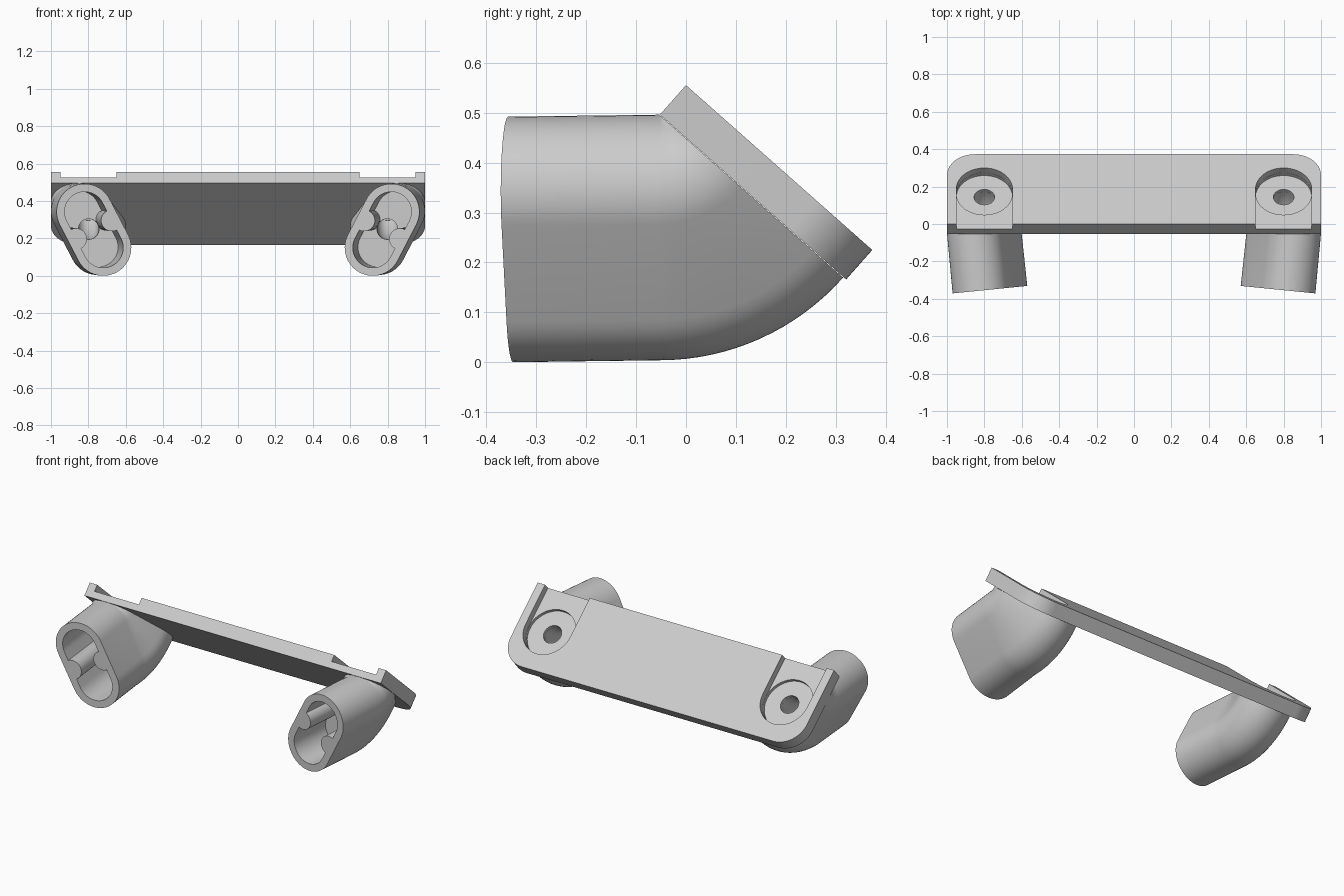
import bpy, bmesh, math

if "Cube" in bpy.data.objects:
    bpy.data.objects.remove(bpy.data.objects["Cube"])

grey = bpy.data.materials.new("light_grey")
grey.diffuse_color = (0.6, 0.6, 0.6, 1)
grey.use_nodes = True
grey.node_tree.nodes["Principled BSDF"].inputs["Base Color"].default_value = grey.diffuse_color

TILT = math.radians(48.5)             # bend of the sockets into the plate
SIN, COS = math.sin(TILT), math.cos(TILT)
PIVOT_Y, PIVOT_Z = -0.053, 0.495      # bend axis, at the plate's lower front edge
CX, CZ = 0.80, 0.25                   # centre of the socket section
THICK = 0.079


def loft(name, rings):
    """Closed solid through rings of equal point count."""
    bm = bmesh.new()
    loops = [[bm.verts.new(p) for p in ring] for ring in rings]
    n = len(loops[0])
    for a, b in zip(loops, loops[1:]):
        for i in range(n):
            j = (i + 1) % n
            bm.faces.new((a[i], a[j], b[j], b[i]))
    bm.faces.new(loops[0])
    bm.faces.new(loops[-1])
    bmesh.ops.recalc_face_normals(bm, faces=bm.faces)
    me = bpy.data.meshes.new(name)
    bm.to_mesh(me)
    bm.free()
    ob = bpy.data.objects.new(name, me)
    bpy.context.collection.objects.link(ob)
    me.materials.append(grey)
    return ob


def cut(ob, cutter):
    mod = ob.modifiers.new("cut", 'BOOLEAN')
    mod.operation = 'DIFFERENCE'
    mod.solver = 'EXACT'
    mod.object = cutter
    bpy.context.view_layer.update()
    dg = bpy.context.evaluated_depsgraph_get()
    me = bpy.data.meshes.new_from_object(ob.evaluated_get(dg))
    ob.modifiers.clear()
    ob.data = me


def arc(cx, cy, r, a0, a1, n):
    return [(cx + r * math.cos(math.radians(a0 + (a1 - a0) * i / n)),
             cy + r * math.sin(math.radians(a0 + (a1 - a0) * i / n))) for i in range(n + 1)]


def circle(r, n=40, cx=0.0, cy=0.0):
    return arc(cx, cy, r, 0, 360, n)[:-1]


def lean(pts):
    """Turn a profile so its long axis leans outward and up."""
    c, s = 0.46, 0.888
    return [(u * c + v * s, u * s - v * c) for u, v in pts]


# Socket sections: rounded slot outside, slot with two round ribs inside
H, R_OUT, R_IN, RIB = 0.108, 0.15, 0.107, 0.057
outer = lean(arc(H, 0, R_OUT, -90, 90, 28) + arc(-H, 0, R_OUT, 90, 270, 28))
inner = lean(arc(H, 0, R_IN, -90, 90, 24) + arc(0, R_IN, RIB, 0, -180, 16)
             + arc(-H, 0, R_IN, 90, 270, 24) + arc(0, -R_IN, RIB, 180, 0, 16))


def straight(profile, t, side):
    """Section at distance t in front of the bend, toed in slightly."""
    return [(side * (CX + px - 0.1 * t), PIVOT_Y - t - 0.1 * px * t / 0.298,
             CZ + pz - 0.013 * t) for px, pz in profile]


def bent(profile, a, side, extra=0.0):
    """Section turned about the bend axis, pushed on by extra."""
    out = []
    for px, pz in profile:
        r = PIVOT_Z - CZ - pz
        out.append((side * (CX + px), PIVOT_Y + r * math.sin(a) + extra * math.cos(a),
                    PIVOT_Z - r * math.cos(a) + extra * math.sin(a)))
    return out


def on_plate(pts, w):
    """Plate coordinates (x, distance down the slope) at height w."""
    return [(x, u * SIN + w * COS, 0.555 - u * COS + w * SIN) for x, u in pts]


# Mounting plate with two rounded corners at its low end
outline = ([(-1, 0), (1, 0)] + arc(0.85, 0.348, 0.15, 0, 90, 16)
           + arc(-0.85, 0.348, 0.15, 90, 180, 16))
plate = loft("mounting_plate", [on_plate(outline, 0), on_plate(outline, -THICK)])
parts, cutters = [plate], []

STEPS = 16
for side, label in ((-1, "left"), (1, "right")):
    # Curved socket
    socket = loft(label + "_socket", [straight(outer, 0.298, side)]
                  + [bent(outer, TILT * i / STEPS, side) for i in range(STEPS + 1)])
    cavity = loft("cavity_cutter", [straight(inner, 0.34, side), straight(inner, 0.02, side)])
    # Round channel from the cavity out through the plate
    bore = circle(0.055, 32)
    channel = loft("channel_cutter", [straight(bore, 0.06, side)]
                   + [bent(bore, TILT * i / STEPS, side) for i in range(STEPS + 1)]
                   + [bent(bore, TILT, side, 0.15)])
    # Open slot and deeper round seat in the plate
    cx = side * CX
    slot_pts = ([(cx - 0.15, -0.1), (cx + 0.15, -0.1)] + arc(cx, 0.25, 0.15, 0, 180, 28))
    slot = loft("slot_cutter", [on_plate(slot_pts, 0.1), on_plate(slot_pts, -0.04)])
    seat_pts = circle(0.149, 56, cx, 0.25)
    seat = loft("seat_cutter", [on_plate(seat_pts, 0.1), on_plate(seat_pts, -0.06)])
    cut(socket, cavity)
    cut(socket, channel)
    for c in (slot, seat, channel):
        cut(plate, c)
    parts.append(socket)
    cutters += [cavity, channel, slot, seat]

for c in cutters:
    bpy.data.objects.remove(c)

# Smooth curved walls, keep edges sharp
for ob in parts:
    bpy.ops.object.select_all(action='DESELECT')
    ob.select_set(True)
    bpy.context.view_layer.objects.active = ob
    bpy.ops.object.shade_smooth_by_angle(angle=math.radians(30))
